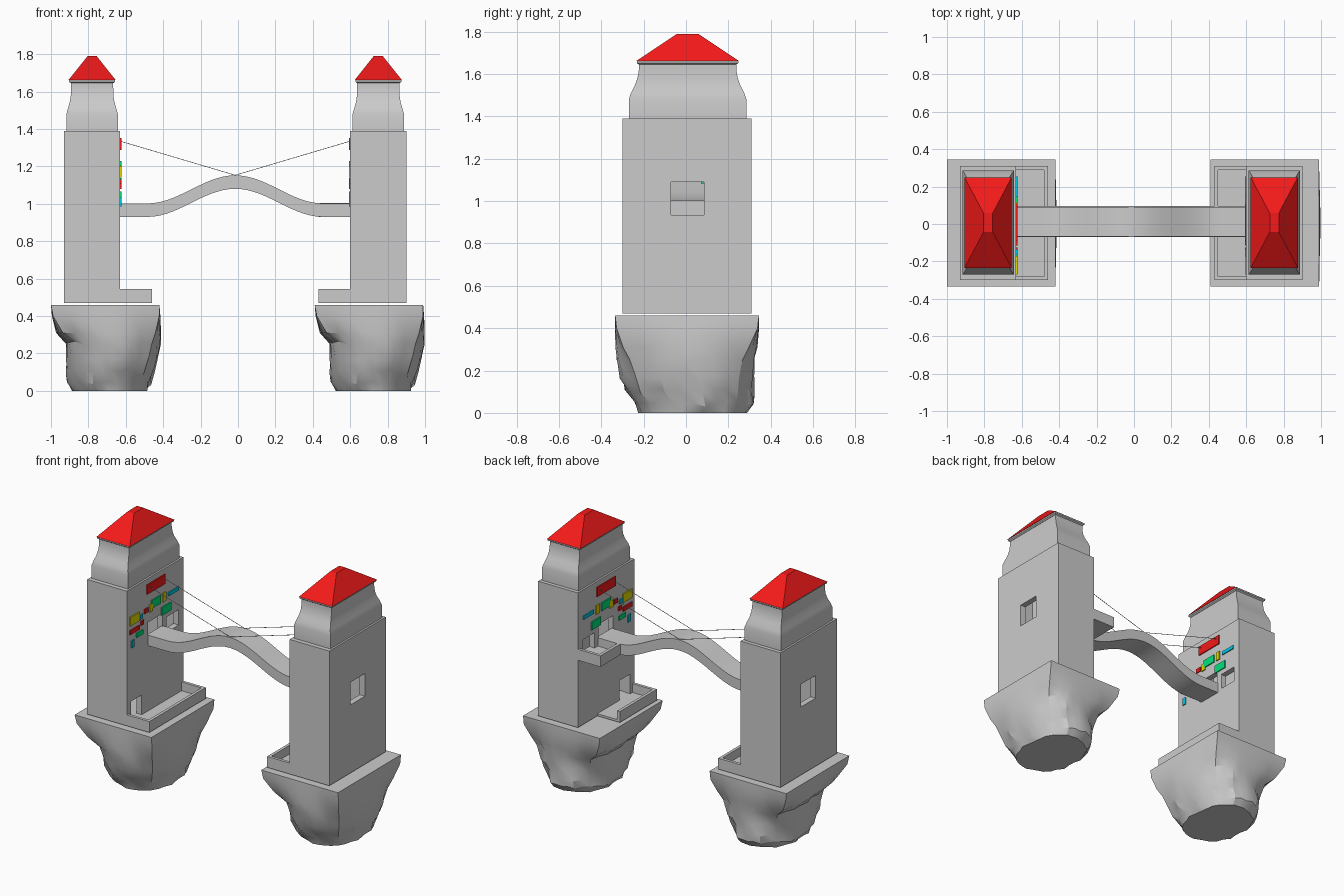
import bpy, bmesh, math, random

if "Cube" in bpy.data.objects:
    bpy.data.objects.remove(bpy.data.objects["Cube"])

random.seed(4)
YC = 0.0075          # y centre of the towers


def material(name, rgb):
    m = bpy.data.materials.new(name)
    m.diffuse_color = (*rgb, 1)
    m.use_nodes = True
    m.node_tree.nodes["Principled BSDF"].inputs["Base Color"].default_value = m.diffuse_color
    return m


RED = material("red", (0.9, 0.01, 0.01))
GREEN = material("green", (0.0, 0.75, 0.2))
YELLOW = material("yellow", (0.75, 0.7, 0.0))
CYAN = material("cyan", (0.0, 0.6, 0.8))


def loft(name, rings, mat=None, smooth=None):
    """Skin a list of equal-length point rings and cap both ends."""
    bm = bmesh.new()
    loops = [[bm.verts.new(p) for p in ring] for ring in rings]
    n = len(loops[0])
    for a, b in zip(loops, loops[1:]):
        for i in range(n):
            j = (i + 1) % n
            bm.faces.new((a[i], a[j], b[j], b[i]))
    bm.faces.new(loops[0][::-1])
    bm.faces.new(loops[-1])
    bmesh.ops.recalc_face_normals(bm, faces=bm.faces)
    me = bpy.data.meshes.new(name)
    bm.to_mesh(me)
    bm.free()
    ob = bpy.data.objects.new(name, me)
    bpy.context.collection.objects.link(ob)
    if mat:
        me.materials.append(mat)
    if smooth:
        bpy.ops.object.select_all(action='DESELECT')
        ob.select_set(True)
        bpy.context.view_layer.objects.active = ob
        bpy.ops.object.shade_smooth_by_angle(angle=math.radians(smooth))
    return ob


def rect(x0, x1, y0, y1, z):
    return [(x0, y0, z), (x1, y0, z), (x1, y1, z), (x0, y1, z)]


def box(name, x, y, z, mat=None):
    x = sorted(x)
    return loft(name, [rect(*x, *y, z[0]), rect(*x, *y, z[1])], mat)


def cut(ob, cutter):
    m = ob.modifiers.new("cut", 'BOOLEAN')
    m.operation, m.solver, m.object = 'DIFFERENCE', 'EXACT', cutter
    bpy.context.view_layer.objects.active = ob
    bpy.ops.object.modifier_apply(modifier=m.name)
    bpy.data.objects.remove(cutter)


# z, x0, x1, y0, y1, roundness of the rock at each level
ROCK = [(0.46, -1.0, -0.42, -0.335, 0.345, 0.0),
        (0.40, -0.995, -0.415, -0.335, 0.345, 0.08),
        (0.31, -0.975, -0.41, -0.335, 0.338, 0.4),
        (0.24, -0.93, -0.412, -0.328, 0.335, 0.7),
        (0.16, -0.92, -0.42, -0.315, 0.335, 0.85),
        (0.09, -0.925, -0.44, -0.295, 0.33, 0.95),
        (0.03, -0.915, -0.462, -0.255, 0.325, 1.0),
        (0.0, -0.89, -0.485, -0.23, 0.29, 1.0)]


def rock_rings(dx):
    rnd = random.Random(7)
    rings, n = [], 32
    for k, (z, x0, x1, y0, y1, t) in enumerate(ROCK):
        ring = []
        for i in range(n):
            a = 2 * math.pi * (i + 0.0) / n
            c, s = math.cos(a), math.sin(a)
            q = 1 / max(abs(c), abs(s))
            r = q * (1 - t) + t * min(q, 1.04)
            jag = 1 - (rnd.uniform(0, 0.09) * t if k > 1 else 0)
            dz = rnd.uniform(0, 0.025) if 2 < k < 7 else 0
            ring.append(((x0 + x1) / 2 + dx + c * r * jag * (x1 - x0) / 2,
                         (y0 + y1) / 2 + s * r * jag * (y1 - y0) / 2, z + dz))
        rings.append(ring)
    return rings


# Wall panels: y, z, width, height, colour
PANELS = [(0.01, 1.32, 0.20, 0.065, RED), (0.20, 1.20, 0.11, 0.025, CYAN),
          (0.01, 1.20, 0.10, 0.055, GREEN), (0.12, 1.11, 0.10, 0.055, GREEN),
          (-0.22, 1.17, 0.10, 0.06, YELLOW), (-0.22, 1.095, 0.10, 0.03, RED),
          (-0.24, 1.01, 0.03, 0.05, CYAN), (-0.165, 1.05, 0.07, 0.03, GREEN),
          (-0.095, 1.18, 0.04, 0.03, RED), (-0.045, 1.18, 0.035, 0.05, YELLOW),
          (-0.15, 1.16, 0.03, 0.03, CYAN), (-0.14, 1.115, 0.03, 0.03, RED),
          (0.10, 1.20, 0.035, 0.06, YELLOW)]

# Upper tower: half x, half y, z
NECK = [(0.1375, 0.2775, 1.39), (0.1375, 0.2775, 1.48), (0.129, 0.268, 1.51),
        (0.119, 0.25, 1.545), (0.114, 0.237, 1.58), (0.113, 0.23, 1.62),
        (0.113, 0.23, 1.65)]


def terrace(name, X, y0, y1, z, ends):
    """Low walled platform on the inner side of a tower."""
    w, h = 0.02, 0.075
    box(name + "_floor", (X(0.15), X(0.32)), (y0, y1), (z, z + 0.015))
    box(name + "_wall", (X(0.30), X(0.32)), (y0, y1), (z, z + h))
    if 0 in ends:
        box(name + "_end_front", (X(0.15), X(0.301)), (y0, y0 + w), (z, z + h))
    if 1 in ends:
        box(name + "_end_back", (X(0.15), X(0.301)), (y1 - w, y1), (z, z + h))


for side, cx, d in (("left", -0.78, 1), ("right", 0.75, -1)):
    def X(u):
        return cx + d * u

    loft(side + "_rock", rock_rings(0 if d == 1 else 1.41), smooth=25)

    # Hollow tower body with window, doorway and bridge openings
    body = box(side + "_tower", (X(-0.15), X(0.15)), (-0.30, 0.31), (0.47, 1.39))
    cut(body, box("cavity", (X(-0.11), X(0.11)), (-0.26, 0.27), (0.485, 1.36)))
    cut(body, box("through_window", (X(-0.2), X(0.2)), (-0.07, 0.085), (0.935, 1.09)))
    cut(body, box("inner_window", (X(0.05), X(0.2)), (0.13, 0.26), (0.945, 1.05)))
    cut(body, box("door", (X(0.05), X(0.2)), (-0.255, -0.14), (0.485, 0.62)))

    # Flared neck, eave and roof
    def R(hx, hy, z):
        return rect(cx - hx, cx + hx, YC - hy, YC + hy, z)
    loft(side + "_neck", [R(*p) for p in NECK], smooth=30)
    loft(side + "_eave", [R(0.114, 0.23, 1.645), R(0.123, 0.24, 1.652), R(0.123, 0.24, 1.663)])
    loft(side + "_roof", [R(0.126, 0.242, 1.662), R(0.024, 0.05, 1.79)], RED)

    # Terrace; on the right tower its back part sits higher as a balcony
    if d == 1:
        terrace(side + "_terrace", X, -0.30, 0.31, 0.47, (0, 1))
    else:
        terrace(side + "_terrace", X, -0.30, 0.10, 0.47, (0,))
        terrace(side + "_balcony", X, 0.095, 0.31, 0.93, (1,))

    # Coloured panels on the inner wall
    for i, (y, z, w, h, m) in enumerate(PANELS):
        box(f"{side}_panel_{i}", (X(0.145), X(0.157)), (y - w / 2, y + w / 2),
            (z - h / 2, z + h / 2), m)

# Arched bridge deck
MID = -0.015
rings = []
xs = [-0.64] + [MID - 0.47 + 0.94 * i / 28 for i in range(29)] + [0.61]
for x in xs:
    f = min(abs(x - MID) / 0.47, 1)
    z = 0.93 + 0.15 * (0.5 + 0.5 * math.cos(math.pi * f))
    rings.append([(x, -0.07, z), (x, 0.095, z), (x, 0.095, z + 0.072), (x, -0.07, z + 0.072)])
loft("bridge_deck", rings, smooth=30)

# Support cables from the towers to the crown of the bridge
for name, y in (("front", -0.065), ("back", 0.09)):
    cu = bpy.data.curves.new(name + "_cable", 'CURVE')
    cu.dimensions = '3D'
    cu.bevel_depth = 0.0018
    cu.bevel_resolution = 1
    sp = cu.splines.new('POLY')
    sp.points.add(2)
    for p, co in zip(sp.points, ((-0.63, y, 1.335), (MID, y, 1.153), (0.60, y, 1.335))):
        p.co = (*co, 1)
    bpy.context.collection.objects.link(bpy.data.objects.new(name + "_cable", cu))
